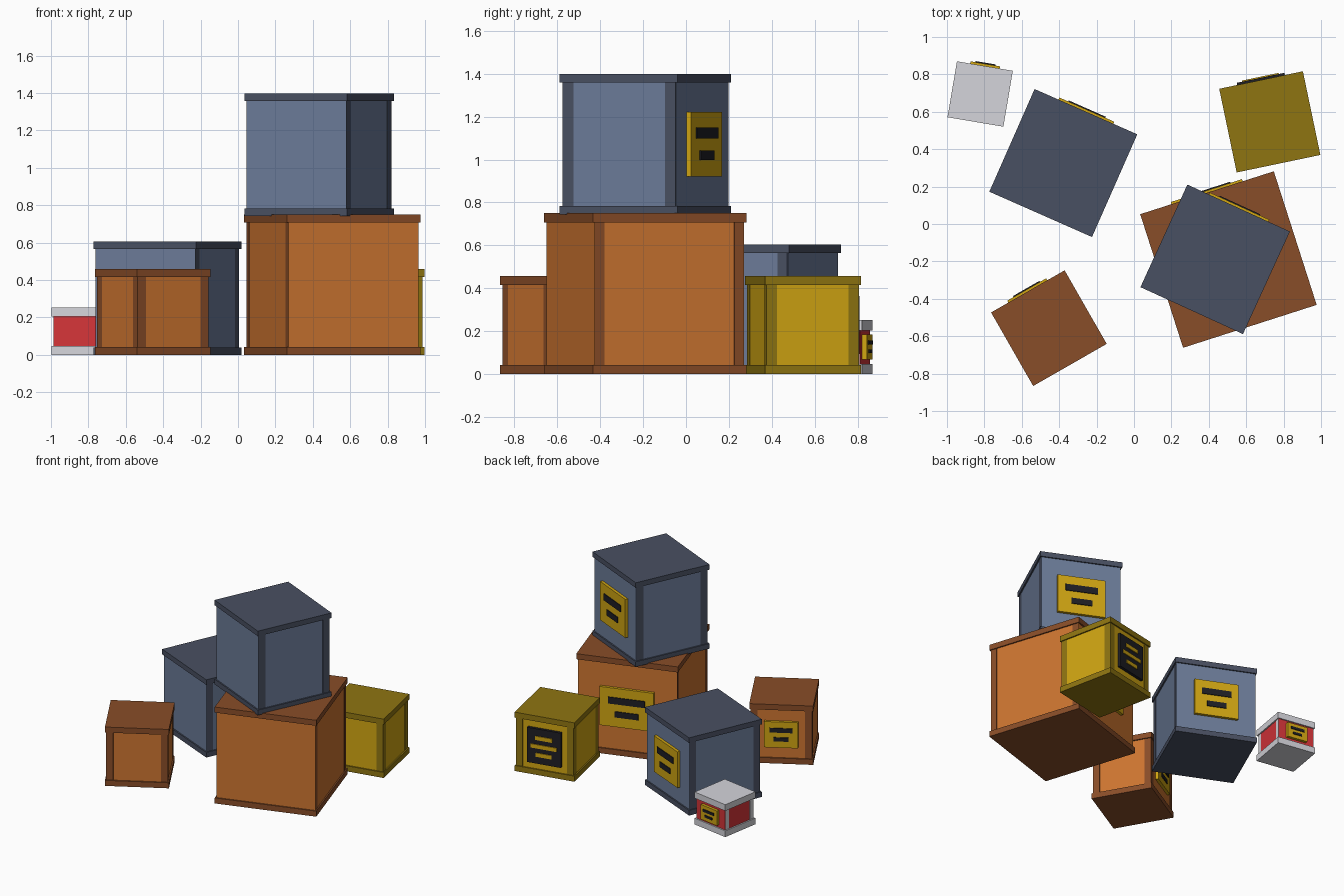
import bpy, bmesh, math
from mathutils import Matrix, Vector

if "Cube" in bpy.data.objects:
    bpy.data.objects.remove(bpy.data.objects["Cube"], do_unlink=True)


def material(name, rgb):
    lin = [(c / 255 / 12.92) if c < 11 else ((c / 255 + 0.055) / 1.055) ** 2.4 for c in rgb]
    m = bpy.data.materials.new(name)
    m.use_nodes = True
    m.diffuse_color = (*lin, 1)
    m.node_tree.nodes["Principled BSDF"].inputs["Base Color"].default_value = (*lin, 1)
    return m


ORANGE = material("orange wood", (205, 117, 48))
BROWN = material("brown trim", (137, 77, 40))
BLUE = material("slate blue", (108, 124, 153))
NAVY = material("dark slate trim", (73, 80, 98))
YELLOW = material("yellow", (208, 165, 18))
OLIVE = material("dark yellow trim", (143, 117, 17))
RED = material("red", (213, 53, 57))
WHITE = material("light grey trim", (213, 213, 219))
BLACK = material("near black", (30, 30, 36))


def boxes(name, frame, mat, items):
    """One object made of (centre, size) boxes in a crate's own frame."""
    bm = bmesh.new()
    for centre, size in items:
        bmesh.ops.create_cube(bm, size=1, matrix=Matrix.Translation(centre) @ Matrix.Diagonal((*size, 1)))
    mesh = bpy.data.meshes.new(name)
    bm.to_mesh(mesh)
    bm.free()
    mesh.materials.append(mat)
    ob = bpy.data.objects.new(name, mesh)
    bpy.context.collection.objects.link(ob)
    ob.matrix_world = frame
    return ob


def crate(name, pos, angle, side, height, colour, trim, slab, post, plate, bars,
          plate_mat=YELLOW, bar_mat=BLACK, proud_y=-0.002):
    frame = Matrix.Translation(pos) @ Matrix.Rotation(math.radians(angle), 4, "Z")
    inner, mid = side - 0.02, height / 2
    wall = height - 2 * slab

    # panelled body between a base slab and a lid slab
    boxes(name + "_body", frame, colour, [((0, 0, mid), (inner, inner, wall))])
    boxes(name + "_base", frame, trim, [((0, 0, slab / 2), (side, side, slab))])
    boxes(name + "_lid", frame, trim, [((0, 0, height - slab / 2), (side, side, slab))])

    # corner posts
    px = inner / 2 - post / 2 + 0.002
    py = inner / 2 - post / 2 + proud_y
    boxes(name + "_posts", frame, trim,
          [((sx * px, sy * py, mid), (post, post, wall)) for sx in (-1, 1) for sy in (-1, 1)])

    # label plate with bars on the back
    w, h = plate
    back = inner / 2
    boxes(name + "_plate", frame, plate_mat, [((0, back + 0.01, mid), (w, 0.024, h))])
    boxes(name + "_plate_bars", frame, bar_mat,
          [((0, back + 0.024, mid + z), (bw, 0.008, bh)) for z, bw, bh in bars])


def two_bars(w, h):
    return [(0.18 * h, 0.68 * w, 0.17 * h), (-0.17 * h, 0.44 * w, 0.15 * h)]


crate("large_crate", (0.505, -0.19, 0), 17.8, 0.75, 0.75, ORANGE, BROWN, 0.043, 0.045,
      (0.4, 0.3), two_bars(0.4, 0.3))
crate("stacked_crate", (0.434, -0.189, 0.743), -24.6, 0.603, 0.655, BLUE, NAVY, 0.04, 0.055,
      (0.35, 0.3), two_bars(0.35, 0.3))
crate("rear_crate", (-0.378, 0.326, 0), -23.8, 0.6, 0.605, BLUE, NAVY, 0.04, 0.05,
      (0.32, 0.28), two_bars(0.32, 0.28))
crate("small_crate", (-0.455, -0.557, 0), 29.8, 0.453, 0.458, ORANGE, BROWN, 0.043, 0.05,
      (0.24, 0.2), two_bars(0.24, 0.2), proud_y=0.002)
crate("yellow_crate", (0.726, 0.546, 0), 11.8, 0.457, 0.458, YELLOW, OLIVE, 0.043, 0.05,
      (0.26, 0.27), [(0.065, 0.13, 0.03), (0, 0.2, 0.03), (-0.065, 0.12, 0.03)],
      plate_mat=BLACK, bar_mat=YELLOW, proud_y=0.002)
crate("red_crate", (-0.8225, 0.695, 0), -9.6, 0.303, 0.252, RED, WHITE, 0.048, 0.035,
      (0.16, 0.115), two_bars(0.16, 0.115))
